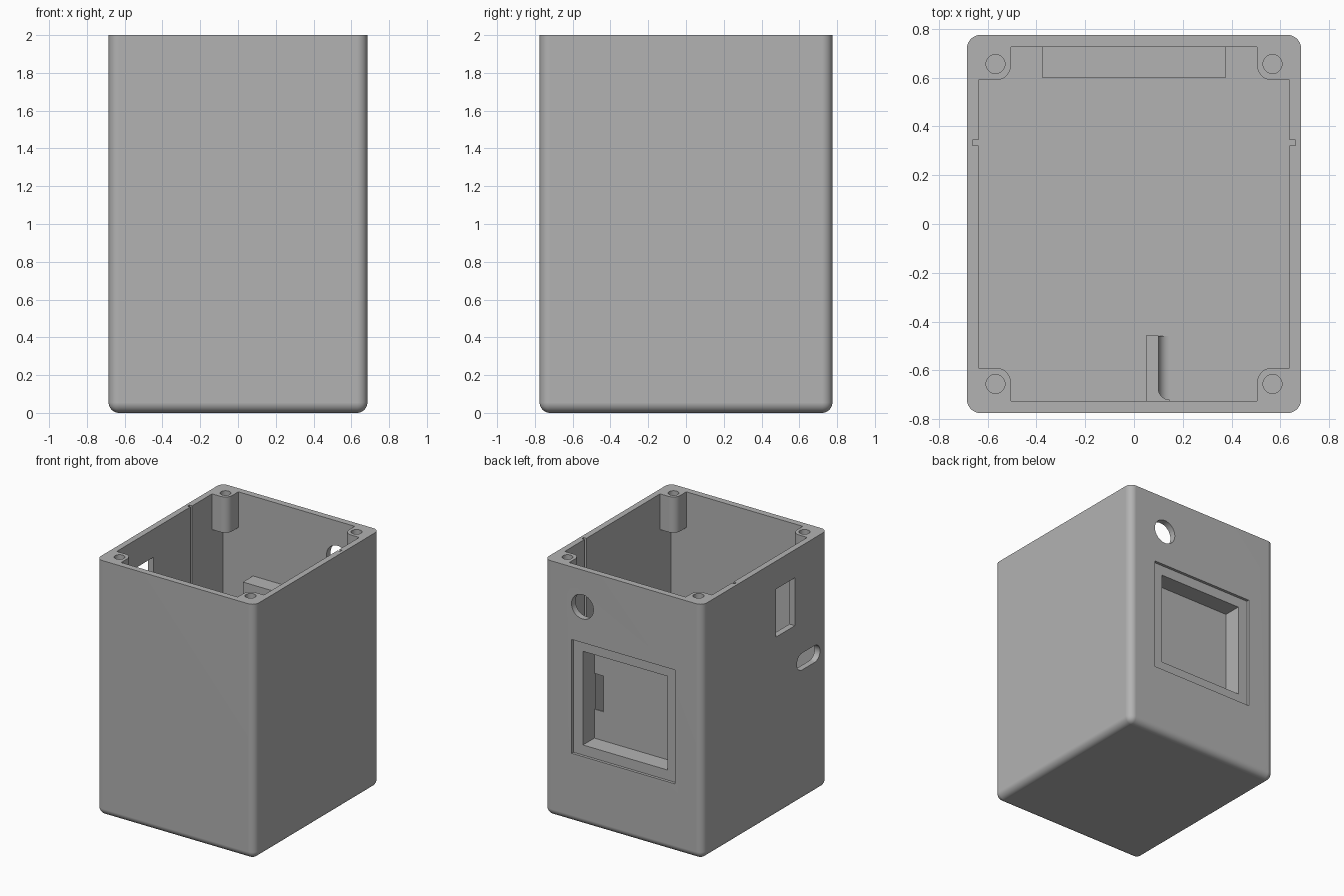
import bpy, bmesh
from math import cos, sin, pi, radians

if "Cube" in bpy.data.objects:
    bpy.data.objects.remove(bpy.data.objects["Cube"])

W, D, H = 0.685, 0.775, 2.0        # outer half width, half depth, height
IW, ID, FLOOR = 0.638, 0.725, 0.05  # cavity half width, half depth, floor
BOSS_Z = 1.72                       # underside of the screw bosses

grey = bpy.data.materials.new("plain grey")
grey.use_nodes = True
grey.diffuse_color = (0.45, 0.45, 0.45, 1)
grey.node_tree.nodes["Principled BSDF"].inputs["Base Color"].default_value = (0.45, 0.45, 0.45, 1)


def arc(cx, cy, r, start, end, n=10):
    angles = [radians(start + (end - start) * i / n) for i in range(n + 1)]
    return [(cx + r * cos(a), cy + r * sin(a)) for a in angles]


def rect(x0, x1, y0, y1):
    return [(x0, y0), (x1, y0), (x1, y1), (x0, y1)]


def make_object(name, bm):
    bmesh.ops.recalc_face_normals(bm, faces=bm.faces)
    mesh = bpy.data.meshes.new(name)
    bm.to_mesh(mesh)
    bm.free()
    mesh.materials.append(grey)
    obj = bpy.data.objects.new(name, mesh)
    bpy.context.collection.objects.link(obj)
    return obj


def prism(name, profile, axis, lo, hi):
    """Extrude a flat profile along one axis."""
    place = {"x": lambda a, b, h: (h, a, b),
             "y": lambda a, b, h: (a, h, b),
             "z": lambda a, b, h: (a, b, h)}[axis]
    bm = bmesh.new()
    ends = [[bm.verts.new(place(a, b, h)) for a, b in profile] for h in (lo, hi)]
    n = len(profile)
    for ring in ends:
        bm.faces.new(ring)
    for i in range(n):
        j = (i + 1) % n
        bm.faces.new((ends[0][i], ends[0][j], ends[1][j], ends[1][i]))
    return make_object(name, bm)


def combine(target, other, operation):
    """Apply a boolean and discard the helper."""
    mod = target.modifiers.new(operation, "BOOLEAN")
    mod.operation, mod.solver, mod.object = operation, "EXACT", other
    bpy.context.view_layer.objects.active = target
    bpy.ops.object.modifier_apply(modifier=mod.name)
    bpy.data.objects.remove(other)


# Outer shell: rounded upright and bottom edges, flat top
bm = bmesh.new()
bmesh.ops.create_cube(bm, size=1)
for v in bm.verts:
    v.co = (v.co.x * 2 * W, v.co.y * 2 * D, (v.co.z + 0.5) * H)
edges = [e for e in bm.edges if min(v.co.z for v in e.verts) < H / 2]
bmesh.ops.bevel(bm, geom=edges, offset=0.055, segments=8, profile=0.5, affect="EDGES")
case = make_object("case", bm)

# Cavity, narrowed near the rim so four corner bosses remain
combine(case, prism("lower_cavity", rect(-IW, IW, -ID, ID), "z", FLOOR, BOSS_Z), "DIFFERENCE")
BX, BY, R = 0.505, 0.59, 0.06
quarter = [(IW, BY)] + arc(BX + R, BY + R, R, 270, 180) + [(BX, ID)]
outline = []
for sx, sy in ((1, 1), (-1, 1), (-1, -1), (1, -1)):
    corner = [(x * sx, y * sy) for x, y in quarter]
    outline += corner if sx * sy > 0 else corner[::-1]
combine(case, prism("upper_cavity", outline, "z", BOSS_Z - 0.01, H + 0.1), "DIFFERENCE")

# Screw holes and side wall grooves
for sx in (-1, 1):
    for sy in (-1, 1):
        hole = arc(0.568 * sx, 0.656 * sy, 0.039, 0, 348.75, 31)
        combine(case, prism("screw_hole", hole, "z", H - 0.24, H + 0.1), "DIFFERENCE")
    xs = sorted((0.6 * sx, 0.662 * sx))
    combine(case, prism("groove", rect(*xs, 0.322, 0.344), "z", FLOOR, H + 0.1), "DIFFERENCE")

# Back panel: pocket housing, shallow recess, pocket and cable slot
MID = 0.985
combine(case, prism("pocket_housing", rect(-0.377, 0.377, MID - 0.385, MID + 0.39), "y", 0.6, 0.74), "UNION")
combine(case, prism("recess", rect(-0.448, 0.448, MID - 0.446, MID + 0.446), "y", 0.753, 0.9), "DIFFERENCE")
combine(case, prism("pocket", rect(-0.366, 0.366, MID - 0.367, MID + 0.367), "y", 0.612, 0.9), "DIFFERENCE")
combine(case, prism("cable_slot", rect(0.288, 0.366, MID - 0.14, MID + 0.14), "y", 0.5, 0.7), "DIFFERENCE")

# Round hole in the back wall
combine(case, prism("round_hole", arc(0.355, 1.712, 0.095, 0, 352.5, 47), "y", 0.66, 0.9), "DIFFERENCE")

# Side wall openings: upright window and rounded slot
combine(case, prism("side_window", rect(-0.37, -0.135, 1.405, 1.78), "x", -0.9, -0.6), "DIFFERENCE")
slot = arc(-0.46, 1.09, 0.066, -90, 90, 12) + arc(-0.615, 1.09, 0.066, 90, 270, 12)
combine(case, prism("side_slot", slot, "x", -0.9, -0.6), "DIFFERENCE")

# Inner rib against the front wall, blended into wall and floor
rib = [(0.05, -0.74), (0.05, -0.457), (0.1, -0.457)] + arc(0.145, -0.675, 0.045, 180, 270) + [(0.145, -0.74)]
combine(case, prism("rib", rib, "z", 0.03, 0.3), "UNION")
foot = [(0.08, 0.03)] + [(0.08, 0.095)] + arc(0.145, 0.095, 0.045, 180, 270) + [(0.145, 0.03)]
combine(case, prism("rib_foot", foot, "y", -0.735, -0.46), "UNION")

# Smooth fillets and holes, crisp edges elsewhere
bpy.ops.object.select_all(action="DESELECT")
case.select_set(True)
bpy.context.view_layer.objects.active = case
bpy.ops.object.shade_smooth_by_angle(angle=radians(30))
weighted = case.modifiers.new("flat_face_normals", "WEIGHTED_NORMAL")
weighted.keep_sharp = True
